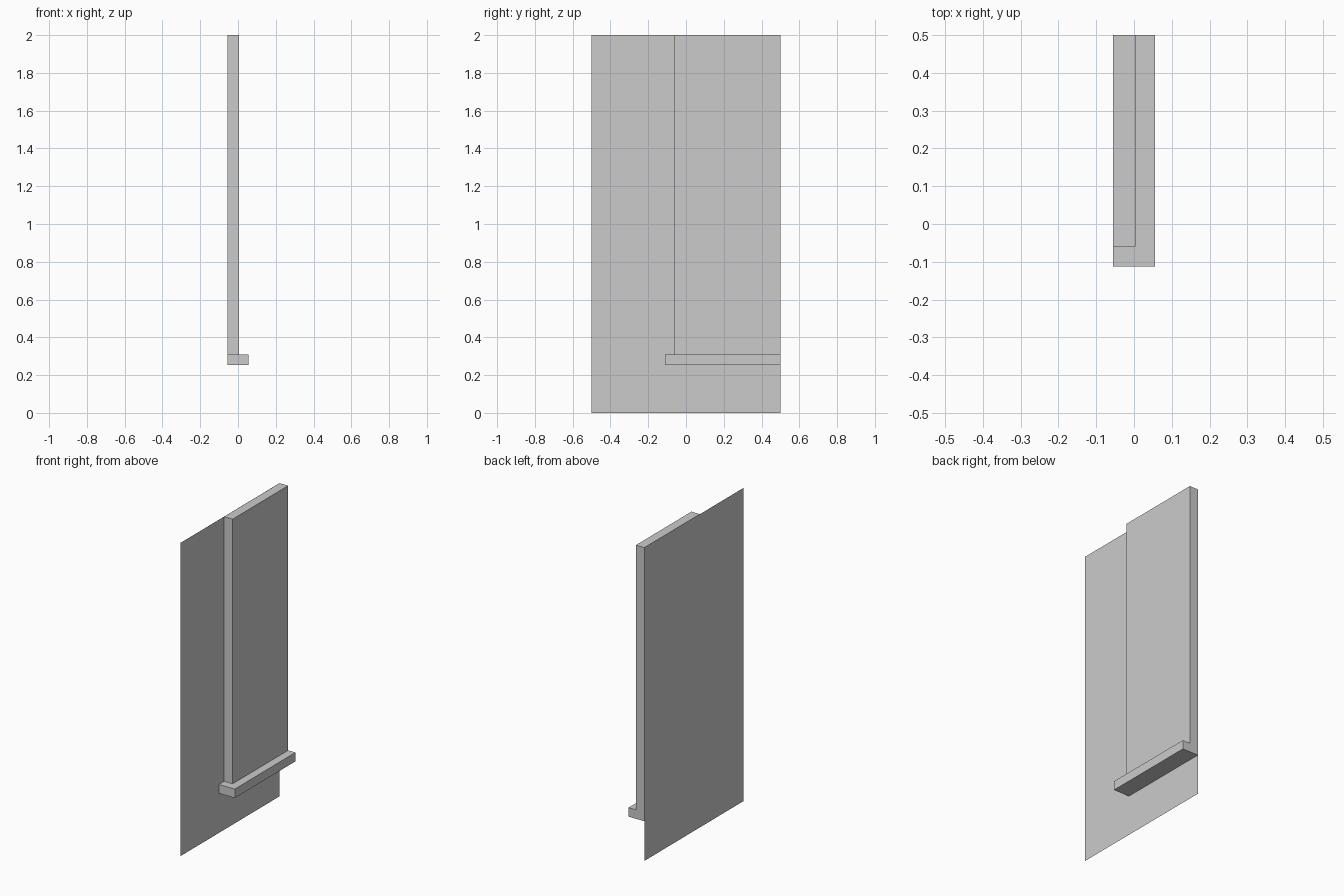
import bpy
import bmesh
from mathutils import Vector

if "Cube" in bpy.data.objects:
    bpy.data.objects.remove(bpy.data.objects["Cube"])


def box(name, lo, hi):
    """Axis-aligned box between two corners."""
    lo, hi = Vector(lo), Vector(hi)
    bm = bmesh.new()
    bmesh.ops.create_cube(bm, size=1)
    bmesh.ops.scale(bm, vec=hi - lo, verts=bm.verts)
    bmesh.ops.translate(bm, vec=(lo + hi) / 2, verts=bm.verts)
    return finish(name, bm)


def finish(name, bm):
    mesh = bpy.data.meshes.new(name)
    bm.to_mesh(mesh)
    bm.free()
    obj = bpy.data.objects.new(name, mesh)
    bpy.context.collection.objects.link(obj)
    return obj


BACK = -0.0555   # front face of the wall sheet
END = 0.5        # common end of all parts

# Thin wall sheet (single surface)
bm = bmesh.new()
corners = [(-0.0565, y, z) for y, z in ((-0.5, 0), (-0.5, 2), (END, 2), (END, 0))]
bm.faces.new([bm.verts.new(c) for c in corners])
finish("wall_sheet", bm)

# Upright panel standing on the ledge
box("upright_panel", (BACK, -0.06, 0.31), (0.004, END, 2.0))

# Projecting ledge
box("ledge", (BACK, -0.112, 0.253), (0.0555, END, 0.31))
